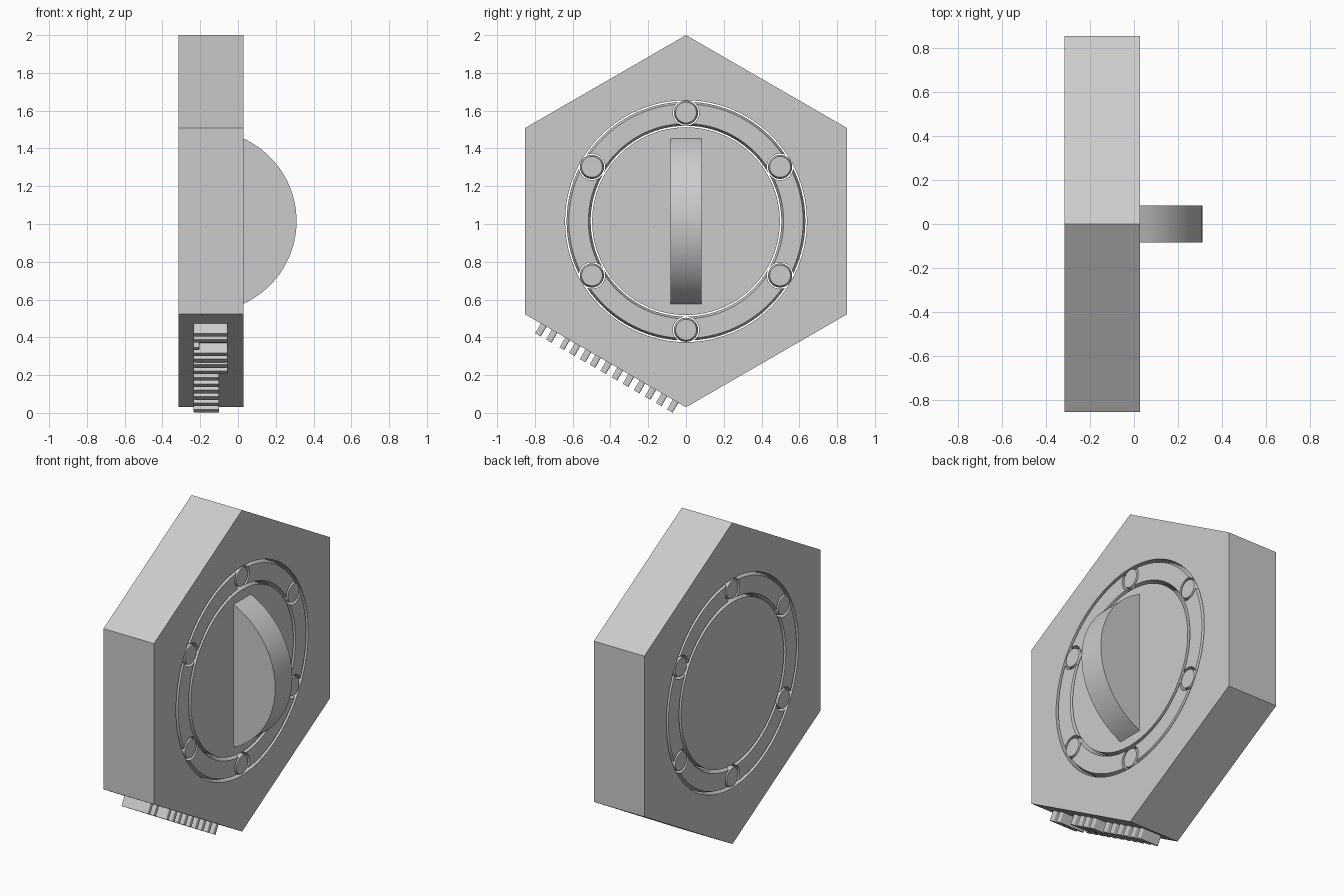
import bpy, bmesh, math
from mathutils import Vector, Matrix

if "Cube" in bpy.data.objects:
    bpy.data.objects.remove(bpy.data.objects["Cube"], do_unlink=True)

BACK, FACE = -0.315, 0.028        # the two flat sides of the plate, along x
MID = (BACK + FACE) / 2
CZ = 1.015                        # height of the wheel axis
HEX_R = 0.985
RING_R = 0.575                    # radius of the roller circle

grey = bpy.data.materials.new("plain_grey")
grey.use_nodes = True
colour = (0.6, 0.6, 0.6, 1)
grey.diffuse_color = colour
grey.node_tree.nodes["Principled BSDF"].inputs["Base Color"].default_value = colour


def finish(bm, name, location=(0, 0, 0), smooth=True):
    bmesh.ops.recalc_face_normals(bm, faces=bm.faces)
    mesh = bpy.data.meshes.new(name)
    bm.to_mesh(mesh)
    bm.free()
    mesh.materials.append(grey)
    obj = bpy.data.objects.new(name, mesh)
    obj.location = location
    bpy.context.collection.objects.link(obj)
    if smooth:
        shade(obj)
    return obj


def activate(obj):
    bpy.ops.object.select_all(action='DESELECT')
    obj.select_set(True)
    bpy.context.view_layer.objects.active = obj


def shade(obj):
    activate(obj)
    bpy.ops.object.shade_smooth_by_angle(angle=math.radians(15))


def lathe(name, profile, steps, location, closed=False):
    """Turn an (x, radius) profile around the x axis."""
    bm = bmesh.new()
    verts = [bm.verts.new((x, 0, r)) for x, r in profile]
    pairs = list(zip(verts, verts[1:])) + ([(verts[-1], verts[0])] if closed else [])
    edges = [bm.edges.new(p) for p in pairs]
    bmesh.ops.spin(bm, geom=verts + edges, cent=(0, 0, 0), axis=(1, 0, 0),
                   angle=math.tau, steps=steps)
    bmesh.ops.remove_doubles(bm, verts=bm.verts, dist=0.0001)
    return finish(bm, name, location)


def extrude(name, points, direction, location):
    """Flat outline pushed out into a solid."""
    bm = bmesh.new()
    face = bm.faces.new([bm.verts.new(p) for p in points])
    new = bmesh.ops.extrude_face_region(bm, geom=[face])["geom"]
    moved = [v for v in new if isinstance(v, bmesh.types.BMVert)]
    bmesh.ops.translate(bm, verts=moved, vec=direction)
    return finish(bm, name, location)


def cut(target, cutter):
    cutter.hide_render = True
    activate(target)
    mod = target.modifiers.new("cut", 'BOOLEAN')
    mod.operation, mod.solver, mod.object = 'DIFFERENCE', 'EXACT', cutter
    bpy.ops.object.modifier_apply(modifier=mod.name)
    bpy.data.objects.remove(cutter, do_unlink=True)


def rod(name, x0, x1, r, chamfer, depth, steps, location):
    """Solid rod along x, slimmer at both ends by the chamfer."""
    profile = [(x0, 0), (x0, r - chamfer)]
    if chamfer:
        profile += [(x0 + depth, r), (x1 - depth, r)]
    profile += [(x1, r - chamfer), (x1, 0)]
    return lathe(name, profile, steps, location)


axis = (0, 0, CZ)
ring_points = [Vector((0, RING_R * math.sin(a), CZ + RING_R * math.cos(a)))
               for a in (i * math.tau / 6 for i in range(6))]

# Hexagonal outer plate with a round hole
corners = [(BACK, HEX_R * math.sin(i * math.tau / 6), HEX_R * math.cos(i * math.tau / 6))
           for i in range(6)]
plate = extrude("hexagon_plate", corners, (FACE - BACK, 0, 0), axis)
cut(plate, rod("hole_cutter", BACK - 0.1, FACE + 0.1, 0.64, 0, 0, 96, axis))
shade(plate)

# Inner hub disc
rod("hub_disc", BACK, FACE, 0.497, 0, 0, 96, axis)

# Chamfered spacer ring between hub and plate, cut away around the rollers
DEPTH = 0.03
lip_in, lip_out, wide_in, wide_out = 0.517, 0.62, 0.505, 0.632
spacer = lathe("spacer_ring", [
    (BACK, lip_in), (BACK + DEPTH, wide_in), (FACE - DEPTH, wide_in), (FACE, lip_in),
    (FACE, lip_out), (FACE - DEPTH, wide_out), (BACK + DEPTH, wide_out), (BACK, lip_out)],
    96, axis, closed=True)
for p in ring_points:
    cut(spacer, rod("roller_cutter", BACK - 0.1, FACE + 0.1, 0.07, 0, 0, 32, p))
shade(spacer)

# Six chamfered rollers
for i, p in enumerate(ring_points):
    rod(f"roller_{i + 1}", BACK, FACE, 0.064, 0.009, DEPTH, 32, p)

# Rounded finger grip on the hub
HALF, BULGE = 0.4375, 0.282
grip_r = (HALF ** 2 + BULGE ** 2) / (2 * BULGE)
sweep = math.asin(HALF / grip_r)
arc = [(FACE + BULGE - grip_r + grip_r * math.cos(t), -0.083, grip_r * math.sin(t))
       for t in (sweep * (i / 24 - 1) for i in range(49))]
extrude("finger_grip", arc, (0, 0.166, 0), axis)

# Raised ribs on the lower front side
along = Vector((0, math.cos(math.radians(30)), -0.5))
out = Vector((0, -0.5, -math.cos(math.radians(30))))
corner = Vector((0, -HEX_R * math.cos(math.radians(30)), CZ - HEX_R / 2))
HEIGHT, LOW = 0.06, -0.235


def rib(name, start, width, top):
    bm = bmesh.new()
    bmesh.ops.create_cube(bm, size=1, matrix=Matrix.Diagonal((top - LOW, width, HEIGHT + 0.01, 1)))
    edges = [e for e in bm.edges if abs((e.verts[0].co - e.verts[1].co).z) > 0.01]
    bmesh.ops.bevel(bm, geom=edges, offset=0.008, segments=3, affect='EDGES', profile=0.5)
    centre = corner + along * (start + width / 2) + out * (HEIGHT / 2 - 0.005)
    centre.x = (LOW + top) / 2
    obj = finish(bm, name, centre, smooth=False)
    obj.rotation_euler.x = math.radians(-30)


# Groups: first position, group width, rib count, upper end along x
groups = [(0.098, 0.1, 2, -0.055), (0.247, 0.028, 1, -0.205), (0.305, 0.1, 2, -0.055),
          (0.43, 0.1, 2, -0.055), (0.565, 0.17, 3, -0.1), (0.768, 0.17, 3, -0.1)]
for g, (start, span, count, top) in enumerate(groups):
    width = 0.034 if count > 1 else span
    for i in range(count):
        step = (span - width) / (count - 1) if count > 1 else 0
        rib(f"side_rib_{g + 1}_{i + 1}", start + i * step, width, top)
